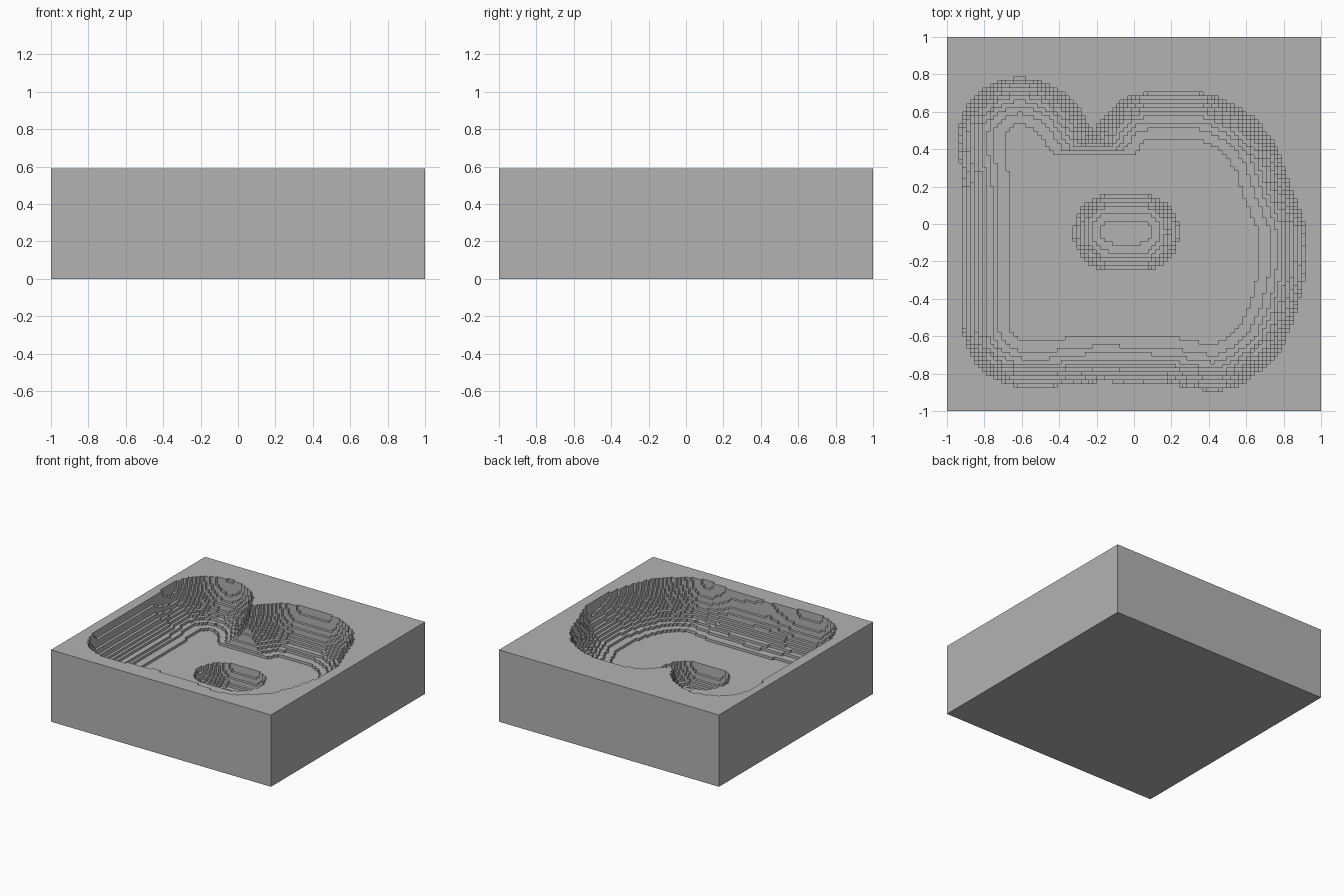
import bpy
import bmesh
import math
from mathutils import Vector
from mathutils.geometry import intersect_point_line

cube = bpy.data.objects.get("Cube")
if cube:
    bpy.data.objects.remove(cube, do_unlink=True)

CELLS = 95
SIZE = 2 / CELLS
TOP = 0.59
BASIN_DEPTH = 0.33
STEP = BASIN_DEPTH / 16
PIT_RADIUS = 0.205

# Path of the round digging tool around the basin
BASIN_PATH = [Vector(p) for p in (
    (-.58, -.54), (-.48, -.54), (-.2, -.51), (.2, -.52), (.42, -.56), (.5, -.5),
    (.55, -.38), (.58, -.25), (.59, -.08), (.5, .15), (.47, .25), (.42, .32),
    (.32, .37), (.1, .37), (-.05, .1), (-.35, .1), (-.5, .32), (-.57, .43),
    (-.61, .45), (-.58, .2))]
NOTCH_PATH = (Vector((-.38, .1)), Vector((0, .1)))
PIT_PATH = (Vector((-.115, -.045)), Vector((.035, -.045)))


def segment_distance(p, a, b):
    near, t = intersect_point_line(p, a, b)
    t = min(max(t, 0), 1)
    return (p - a.lerp(b, t)).length


def inside(p, loop):
    hit = False
    for a, b in zip(loop, loop[1:] + loop[:1]):
        if (a.y > p.y) != (b.y > p.y):
            if p.x < a.x + (p.y - a.y) * (b.x - a.x) / (b.y - a.y):
                hit = not hit
    return hit


def ball_depth(distance, radius):
    return math.sqrt(max(radius ** 2 - distance ** 2, 0))


def dug_depth(p):
    """Depth removed below the top at a point."""
    if inside(p, BASIN_PATH):
        depth = BASIN_DEPTH
    else:
        loop = zip(BASIN_PATH, BASIN_PATH[1:] + BASIN_PATH[:1])
        depth = ball_depth(min(segment_distance(p, a, b) for a, b in loop), BASIN_DEPTH)
    # Steep undercut bank below the notch
    low = ball_depth(segment_distance(p, *NOTCH_PATH), BASIN_DEPTH)
    if low > 0:
        depth = max(depth, min(low + 0.13, BASIN_DEPTH))
    # Deeper pit in the floor
    pit = ball_depth(segment_distance(p, *PIT_PATH), PIT_RADIUS)
    return depth + pit


def edge(i):
    return -1 + i * SIZE


levels = [[round(dug_depth(Vector((edge(i + .5), edge(j + .5)))) / STEP)
           for j in range(CELLS)] for i in range(CELLS)]


def height(i, j):
    return TOP - levels[i][j] * STEP


bm = bmesh.new()


def quad(*corners):
    bm.faces.new([bm.verts.new(c) for c in corners])


# Stepped top: one flat tile per cell, with risers where heights change
for i in range(CELLS):
    for j in range(CELLS):
        x0, x1, y0, y1, z = edge(i), edge(i + 1), edge(j), edge(j + 1), height(i, j)
        quad((x0, y0, z), (x1, y0, z), (x1, y1, z), (x0, y1, z))
        if i + 1 < CELLS and levels[i + 1][j] != levels[i][j]:
            n = height(i + 1, j)
            quad((x1, y0, n), (x1, y1, n), (x1, y1, z), (x1, y0, z))
        if j + 1 < CELLS and levels[i][j + 1] != levels[i][j]:
            n = height(i, j + 1)
            quad((x1, y1, n), (x0, y1, n), (x0, y1, z), (x1, y1, z))

# Plain outer sides and underside
ring = [(-1, -1), (1, -1), (1, 1), (-1, 1)]
for a, b in zip(ring, ring[1:] + ring[:1]):
    quad((*a, 0), (*b, 0), (*b, TOP), (*a, TOP))
quad(*[(*c, 0) for c in reversed(ring)])
bmesh.ops.remove_doubles(bm, verts=bm.verts[:], dist=0.0005)

mesh = bpy.data.meshes.new("carved_block")
bm.to_mesh(mesh)
bm.free()
block = bpy.data.objects.new("carved_block", mesh)
bpy.context.collection.objects.link(block)

grey = bpy.data.materials.new("stone_grey")
grey.use_nodes = True
colour = (.45, .45, .45, 1)
grey.diffuse_color = colour
grey.node_tree.nodes["Principled BSDF"].inputs["Base Color"].default_value = colour
mesh.materials.append(grey)
